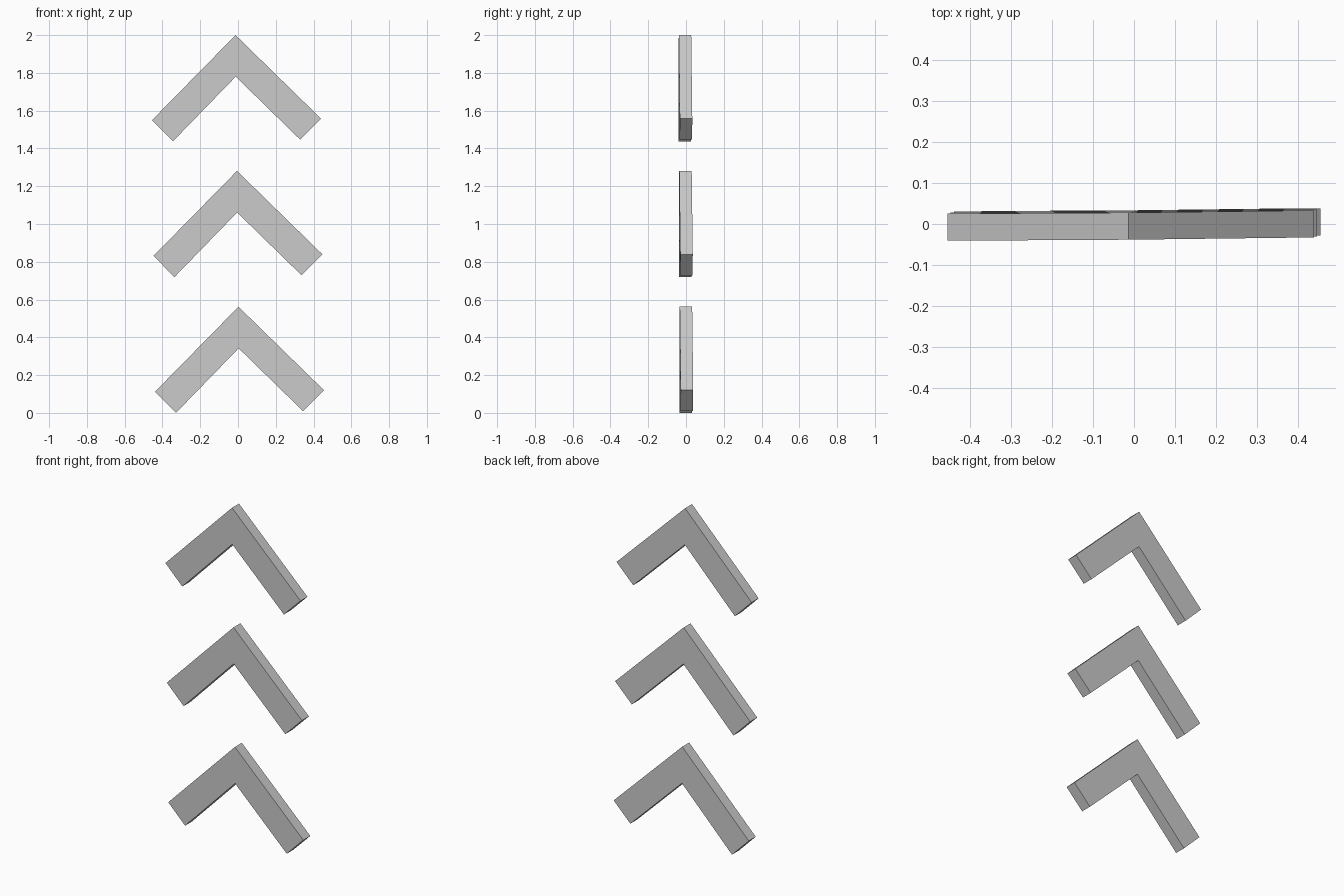
import bpy, bmesh

if "Cube" in bpy.data.objects:
    bpy.data.objects.remove(bpy.data.objects["Cube"])

# Chevron outline in x/z, measured from its apex (very slightly tilted)
OUTLINE = [(0, 0), (-0.442, -0.45), (-0.331, -0.562), (0.001, -0.22),
           (0.342, -0.553), (0.4525, -0.442)]
THICKNESS = 0.066


def lean(x, z):
    # Slight yaw and backward tilt of the whole stack
    return -0.005 + 0.009 * (x + 0.013) + 0.0034 * (2.0 - z) - 0.0003


def chevron(name, apex_x, apex_z):
    bm = bmesh.new()
    verts = []
    for px, pz in OUTLINE:
        x, z = apex_x + px, apex_z + pz
        verts.append(bm.verts.new((x, lean(x, z) - THICKNESS / 2, z)))
    face = bm.faces.new(verts)
    ext = bmesh.ops.extrude_face_region(bm, geom=[face], use_keep_orig=True)
    back = [g for g in ext["geom"] if isinstance(g, bmesh.types.BMVert)]
    bmesh.ops.translate(bm, verts=back, vec=(0, THICKNESS, 0))
    bmesh.ops.recalc_face_normals(bm, faces=bm.faces)
    mesh = bpy.data.meshes.new(name)
    bm.to_mesh(mesh)
    bm.free()
    bpy.context.collection.objects.link(bpy.data.objects.new(name, mesh))


# Three stacked chevrons
for i, name in enumerate(("lower_chevron", "middle_chevron", "upper_chevron")):
    chevron(name, 0.0025 - 0.0078 * i, 0.562 + 0.719 * i)
